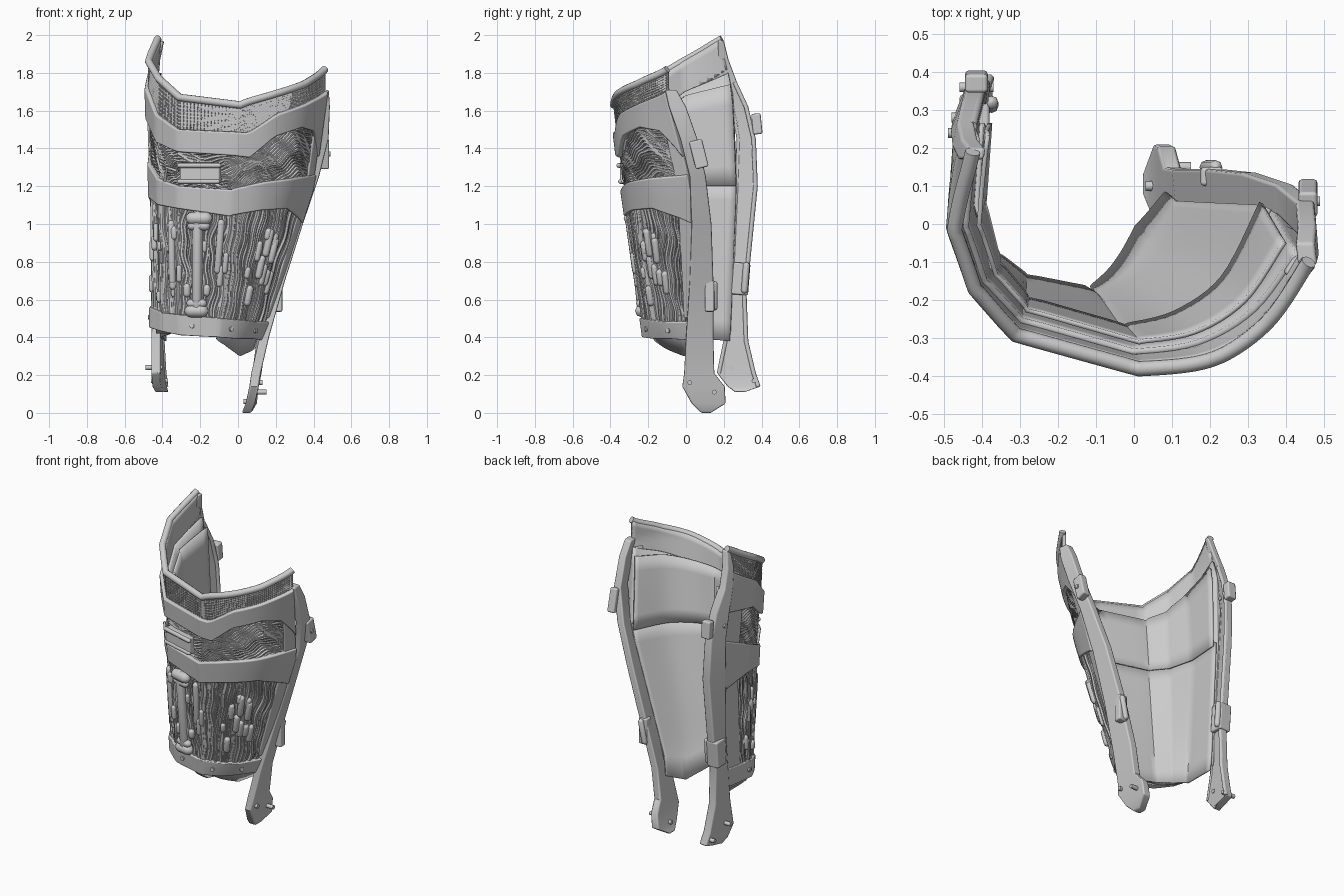
import bpy, bmesh, math, random
from mathutils import Vector

if "Cube" in bpy.data.objects:
    bpy.data.objects.remove(bpy.data.objects["Cube"])
random.seed(4)

# Plan cross-sections of the guard, back left -> front -> back right
SECTIONS = [
    (0.30, [(-.42, .23), (-.44, 0), (-.38, -.10), (-.29, -.16), (-.12, -.20), (-.03, -.12), (.04, -.03), (.11, .07)]),
    (0.45, [(-.43, .24), (-.45, 0), (-.39, -.11), (-.30, -.18), (-.10, -.22), (0, -.17), (.08, -.09), (.15, .04)]),
    (1.20, [(-.44, .27), (-.455, .05), (-.41, -.13), (-.31, -.25), (-.03, -.33), (.13, -.29), (.28, -.18), (.39, .03)]),
    (1.70, [(-.45, .25), (-.47, -.01), (-.42, -.17), (-.31, -.295), (.02, -.39), (.2, -.36), (.35, -.26), (.46, -.1)]),
    (1.95, [(-.425, .19), (-.475, -.02), (-.42, -.17), (-.31, -.295), (.02, -.39), (.2, -.36), (.35, -.26), (.46, -.1)]),
]


def lerp(tab, t):
    if not isinstance(tab[0], tuple):
        tab = list(enumerate(tab))
    if t <= tab[0][0]:
        return tab[0][1]
    for (a, va), (b, vb) in zip(tab, tab[1:]):
        if t <= b:
            return va + (vb - va) * (t - a) / (b - a)
    return tab[-1][1]


def plan(pts, u):
    k = min(max(int(u), 0), 6)
    f = u - k
    p = [Vector(q) for q in pts]
    if k < 4:
        return p[k].lerp(p[k + 1], f)
    a, b, c, d = p[max(k - 1, 4)], p[k], p[k + 1], p[min(k + 2, 7)]
    return .5 * (2 * b + (c - a) * f + (2 * a - 5 * b + 4 * c - d) * f * f + (3 * b - a - 3 * c + d) * f ** 3)


def surf(u, z, off=0.0):
    """Point on the guard surface, pushed outward by off."""
    def at(v):
        v = min(max(v, 0), 7)
        return lerp([(h, plan(s, v)) for h, s in SECTIONS], z)
    p, t = at(u), (at(u + .25) - at(u - .25)).normalized()
    return Vector((p.x + t.y * off, p.y - t.x * off, z))


def add_bevel(o, w):
    m = o.modifiers.new("bevel", 'BEVEL')
    m.width, m.segments, m.angle_limit, m.harden_normals = w, 2, math.radians(40), True


def select(o):
    bpy.ops.object.select_all(action='DESELECT')
    o.select_set(True)
    bpy.context.view_layer.objects.active = o


def finish(name, verts, faces, bevel=0.0, solid=0.0):
    me = bpy.data.meshes.new(name)
    me.from_pydata([tuple(v) for v in verts], [], faces)
    o = bpy.data.objects.new(name, me)
    bpy.context.collection.objects.link(o)
    if solid:
        m = o.modifiers.new("thickness", 'SOLIDIFY')
        m.thickness, m.offset = solid, -1
    else:
        bm = bmesh.new()
        bm.from_mesh(me)
        bmesh.ops.recalc_face_normals(bm, faces=bm.faces)
        bm.to_mesh(me)
        bm.free()
    if bevel:
        add_bevel(o, bevel)
    select(o)
    bpy.ops.object.shade_smooth_by_angle(angle=math.radians(35))
    return o


def patch(name, lo, hi, off, thick, u0=0.0, u1=7.0, nu=42, nz=5, bevel=0.0):
    verts, faces = [], []
    for i in range(nu + 1):
        u = u0 + (u1 - u0) * i / nu
        a, b = lerp(lo, u), lerp(hi, u)
        verts += [surf(u, a + (b - a) * j / nz, off) for j in range(nz + 1)]
    for i in range(nu):
        for j in range(nz):
            k = i * (nz + 1) + j
            faces.append((k, k + nz + 1, k + nz + 2, k + 1))
    return finish(name, verts, faces, bevel, thick)


def tubes(name, paths, res=1):
    """paths: list of (points, radius, taper list or None)."""
    cu = bpy.data.curves.new(name, 'CURVE')
    cu.dimensions, cu.bevel_depth, cu.bevel_resolution, cu.use_fill_caps = '3D', 1.0, res, True
    for pts, r, taper in paths:
        s = cu.splines.new('POLY')
        s.points.add(len(pts) - 1)
        for i, p in enumerate(pts):
            s.points[i].co = (*p, 1)
            s.points[i].radius = r * (taper[i] if taper else 1)
    o = bpy.data.objects.new(name, cu)
    bpy.context.collection.objects.link(o)
    select(o)
    bpy.ops.object.convert(target='MESH')
    bpy.ops.object.shade_smooth_by_angle(angle=math.radians(50))


def capsule(a, b, r):
    a, b = Vector(a), Vector(b)
    d = (b - a).normalized() * r
    ends = [(a, -1, .15), (a, -.8, .6), (a, -.4, .92), (a, 0, 1), (b, 0, 1), (b, .4, .92), (b, .8, .6), (b, 1, .15)]
    return ([p + d * k for p, k, _ in ends], r, [t for _, _, t in ends])


def strut(name, rows, thick):
    """rows: (z, x front, y front, x back, y back) of outer face."""
    verts, faces = [], []
    for z, xf, yf, xb, yb in rows:
        verts += [(xf, yf, z), (xb, yb, z), (xb + thick, yb, z), (xf + thick, yf, z)]
    for i in range(len(rows) - 1):
        for j in range(4):
            faces.append((4 * i + j, 4 * i + (j + 1) % 4, 4 * i + 4 + (j + 1) % 4, 4 * i + 4 + j))
    n = len(verts)
    faces += [(0, 1, 2, 3), (n - 4, n - 3, n - 2, n - 1)]
    return finish(name, verts, faces, .009)


def box(name, c, s, lean=0.0, turn=0.0):
    bpy.ops.mesh.primitive_cube_add(size=1, location=c, rotation=(lean, 0, turn))
    o = bpy.context.object
    o.name, o.scale = name, s
    bpy.ops.object.transform_apply(location=False, rotation=False, scale=True)
    add_bevel(o, .01)


# Edge height tables (u 0..7)
rim = [1.98, 1.86, 1.77, 1.67, 1.63, 1.69, 1.74, 1.82]
top_hi = [(0, 1.86), (1, 1.72), (2, 1.58), (3, 1.50), (4.4, 1.48), (5.1, 1.58), (6, 1.63), (7, 1.70)]
top_lo = [(0, 1.60), (1, 1.55), (2, 1.43), (3, 1.38), (4.5, 1.35), (5.1, 1.46), (6, 1.51), (6.5, 1.49), (7, 1.35)]
mid_hi = [1.42, 1.32, 1.24, 1.20, 1.18, 1.22, 1.24, 1.26]
mid_lo = [1.10, 1.14, 1.10, 1.08, 1.04, 1.07, 1.08, 1.00]
low_hi = [.58, .56, .53, .52, .50, .49, .48, .48]
low_lo = [.46, .45, .43, .41, .40, .39, .39, .38]

# Shell, inner liners and bands
patch("back_panel", [.42] * 8, [1.80, 1.7, 1.6, 1.5, 1.48, 1.54, 1.6, 1.66], -.015, .02, nz=12)
patch("lower_liner", [.38, .40, .42, .42, .40, .34, .30, .34], [1.23] * 8, -.035, .012, nz=8)
patch("upper_liner", [1.2] * 8, [1.74, 1.68, 1.6, 1.55, 1.55, 1.57, 1.6, 1.62], -.055, .012)
patch("collar_mesh_band", [z - .04 for z in (1.86, 1.72, 1.58, 1.5, 1.49, 1.55, 1.63, 1.7)], rim, 0, .02)
patch("upper_band", top_lo, top_hi, .025, .045, nz=3, bevel=.009)
patch("middle_band", mid_lo, mid_hi, .022, .045, nz=3, bevel=.009)
patch("lower_band", low_lo, low_hi, .02, .04, nz=2, bevel=.008)
for nm, a, b in (("left_window_post", 0, .65), ("right_window_post", 6.6, 7)):
    patch(nm, [.5] * 8, [1.65] * 8, .012, .04, a, b, 4, 12, .008)

us = [i * 7 / 70 for i in range(71)]
tubes("collar_rim", [([surf(u, lerp(rim, u), .0) for u in us], .02, None)], 3)

# Woven texture of the collar
weave = []
for k in range(1, 9):
    weave.append(([surf(u, lerp(top_hi, u) + (lerp(rim, u) - lerp(top_hi, u)) * k / 9, .001) for u in us], .0045, None))
for k in range(120):
    u = .05 + 6.9 * k / 119
    a, b = lerp(top_hi, u), lerp(rim, u)
    weave.append(([surf(u, a, .001), surf(u, (a + b) / 2, .001), surf(u, b, .001)], .005, None))
tubes("collar_weave", weave, 0)

# Wavy cords in the lower and upper windows
cords = []
for k in range(85):
    u0 = .6 + 6.1 * k / 84
    ph, am = random.uniform(0, .8), random.uniform(.02, .07)
    r, off = random.uniform(.007, .012), random.uniform(-.012, .002)
    z0, z1 = lerp(low_lo, u0) + .04, lerp(mid_hi, u0) - .03
    cords.append(([surf(u0 + am * math.sin(11 * t / 28 + ph + u0) + .03 * math.sin(t * .9 + k * .3),
                        z0 + (z1 - z0) * t / 28, off) for t in range(29)], r, None))
for k in range(20):
    f = k / 19
    for a, b in ((.5, 3.9), (3.8, 6.8)):
        pts = []
        for t in range(33):
            u = a + (b - a) * t / 32
            lo, hi = lerp(mid_hi, u) - .03, lerp(top_lo, u) + .03
            z = lo + (hi - lo) * f + .028 * math.sin(u * 4.2 + f * 3) + .007 * math.sin(u * 13 + k)
            pts.append(surf(u, min(max(z, lo - .02), hi + .02), -.006))
        cords.append((pts, random.uniform(.006, .011), None))
tubes("cords", cords, 1)

# Capsule and pipe details over the cords
bits = []
for k in range(28):
    u = random.choice([random.uniform(.8, 4), random.uniform(2.4, 4.2), random.uniform(4, 6.5)])
    z = random.uniform(.58, .98)
    h = random.uniform(.02, .09)
    bits.append(capsule(surf(u, z - h / 2, .006), surf(u, z + h / 2, .006), random.uniform(.011, .02)))
for u, z, h in ((5.6, .9, .11), (5.9, .86, .1), (5.2, .62, .07), (2.6, .85, .3), (3.85, .88, .25)):
    bits.append(capsule(surf(u, z - h / 2, .01), surf(u, z + h / 2, .01), .02))
bits.append(capsule(surf(3.42, .56, .022), surf(3.38, 1.04, .022), .028))
for z, r in ((1.03, .034), (.99, .024), (.58, .024), (.54, .034)):
    bits.append(capsule(surf(3.27, z, .024), surf(3.55, z, .024), r))
tubes("pipe_fittings", bits, 2)

# Small control box in the upper window
box("control_box", surf(3.4, 1.27, .01), (.22, .05, .11), turn=-.28)
tubes("control_box_ribs", [capsule(surf(3.05, z, .035), surf(3.75, z, .035), .013) for z in (1.31, 1.225)]
      + [([surf(3.0, 1.28, .025), surf(2.5, 1.3, .02), surf(2.3, 1.22, .01)], .008, None)], 2)

# Side struts ending in feet
right = [(0, .07, .08, .07, .13), (.05, .09, .03, .10, .21), (.14, .11, -.02, .11, .205), (.21, .12, -.01, .125, .15),
         (.40, .165, 0, .15, .145), (.70, .25, .02, .235, .145), (1.0, .345, .03, .33, .135),
         (1.25, .43, .02, .42, .105), (1.45, .48, -.03, .475, .06), (1.62, .487, -.09, .48, 0), (1.71, .482, -.11, .475, -.05)]
strut("right_strut", right, -.05)
left = [(.11, -.44, .26, -.41, .31), (.14, -.455, .22, -.42, .395), (.21, -.46, .165, -.43, .37), (.38, -.46, .20, -.44, .33),
        (.65, -.455, .22, -.44, .32), (.80, -.46, .24, -.435, .34), (1.2, -.47, .26, -.43, .38), (1.45, -.48, .27, -.44, .37),
        (1.62, -.485, .24, -.45, .33), (1.75, -.48, .20, -.465, .27), (1.87, -.465, .17, -.455, .225), (1.97, -.438, .17, -.435, .20)]
strut("left_strut", left, .045)
# Raised lips on the inner face of the left strut
tubes("left_strut_lip", [([(xf + .04, yf + .01, z) for z, xf, yf, xb, yb in left[2:10]], .012, None),
                         ([(xb + .04, yb - .012, z) for z, xf, yf, xb, yb in left[1:10]], .012, None)], 2)

# Brackets and clamps on the struts
box("right_bracket", (.458, .068, 1.37), (.05, .07, .15), lean=.25)
box("left_bracket", (-.415, .375, 1.53), (.06, .05, .11), lean=.1)
box("right_clamp", (.205, .125, .62), (.06, .05, .17))
box("left_clamp", (-.42, .29, .71), (.08, .09, .17), lean=-.08)
tubes("clamp_pins", [capsule((.19, .15, .56), (.215, .15, .68), .018), capsule((-.375, .31, .65), (-.375, .32, .78), .018)], 2)

# Pegs and bolts
pegs = [((.08, .02, .16), (.13, .02, .16)), ((.07, .15, .11), (.15, .15, .11)), ((.03, .10, .06), (.08, .10, .06)),
        ((-.49, .24, .24), (-.40, .24, .24)), ((-.46, .36, .17), (-.37, .36, .17)),
        ((.46, .06, 1.37), (.49, .06, 1.37)), ((-.48, .28, 1.53), (-.42, .28, 1.53))]
for u in (.9, 3.3, 4.6, 6):
    z = (lerp(low_lo, u) + lerp(low_hi, u)) / 2
    pegs.append((surf(u, z, 0), surf(u, z, .028)))
tubes("bolts", [([Vector(a), Vector(b)], .013, None) for a, b in pegs], 2)
